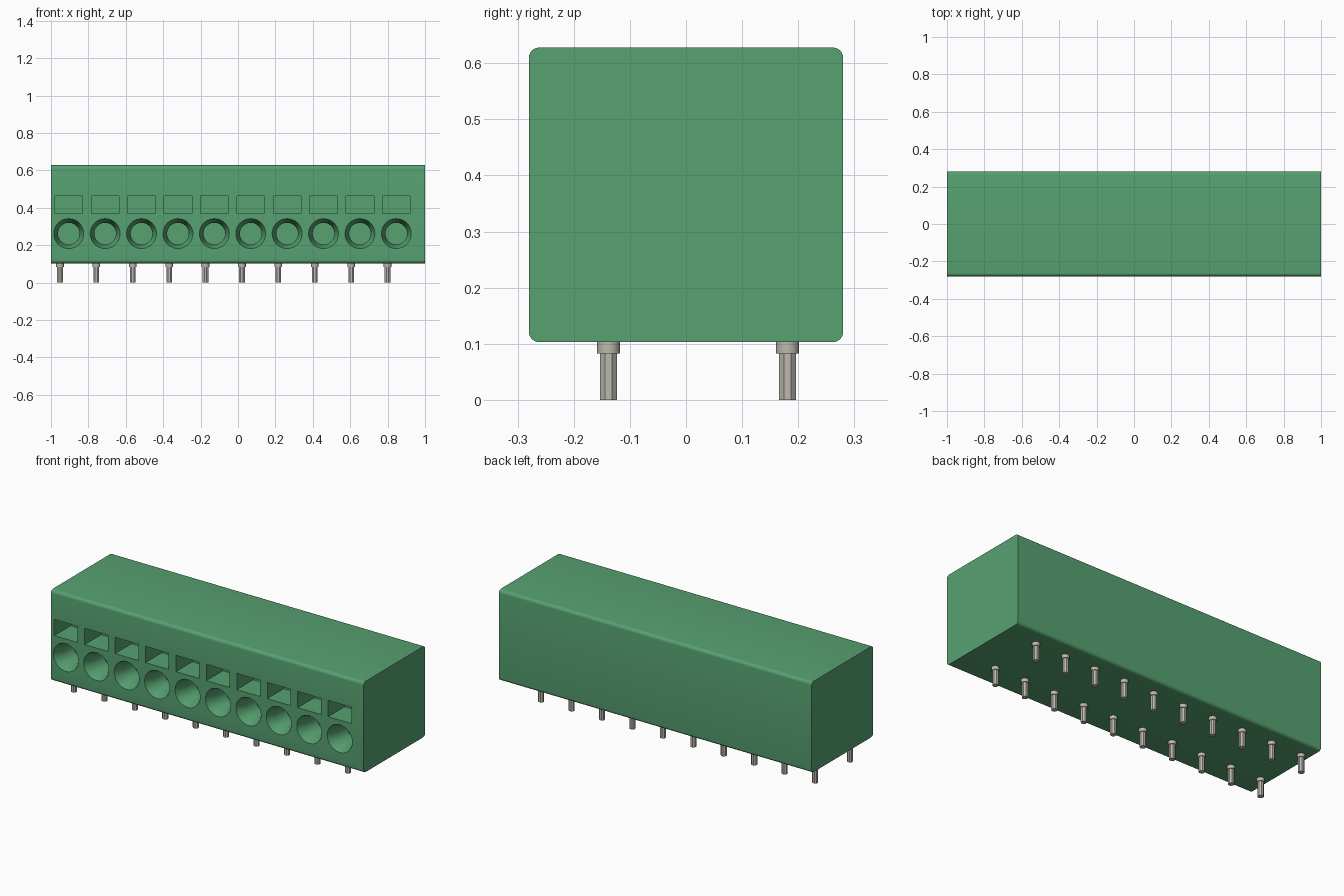
import bpy, bmesh, math
from mathutils import Matrix, Vector

if "Cube" in bpy.data.objects:
    bpy.data.objects.remove(bpy.data.objects["Cube"])

COUNT, PITCH = 10, 0.1946


def material(name, color, metallic=0.0):
    m = bpy.data.materials.new(name)
    m.use_nodes = True
    m.diffuse_color = (*color, 1)
    bsdf = m.node_tree.nodes["Principled BSDF"]
    bsdf.inputs["Base Color"].default_value = (*color, 1)
    return m


green = material("green plastic", (0.095, 0.36, 0.165))
metal = material("tin grey", (0.50, 0.48, 0.42))


def make_object(name, bm, mat):
    bmesh.ops.recalc_face_normals(bm, faces=bm.faces)
    mesh = bpy.data.meshes.new(name)
    bm.to_mesh(mesh)
    bm.free()
    mesh.materials.append(mat)
    ob = bpy.data.objects.new(name, mesh)
    bpy.context.collection.objects.link(ob)
    return ob


def box(bm, lo, hi):
    lo, hi = Vector(lo), Vector(hi)
    m = Matrix.Translation((lo + hi) / 2) @ Matrix.Diagonal((*(hi - lo), 1))
    return bmesh.ops.create_cube(bm, size=1, matrix=m)["verts"]


def lathe(bm, profile, segments, matrix, turn=0.0):
    """Closed solid from (radius, height) rings about local z."""
    rings = []
    for r, h in profile:
        angles = [turn + 2 * math.pi * i / segments for i in range(segments)]
        rings.append([bm.verts.new(matrix @ Vector((r * math.cos(a), r * math.sin(a), h)))
                      for a in angles])
    for a, b in zip(rings, rings[1:]):
        for i in range(segments):
            j = (i + 1) % segments
            bm.faces.new((a[i], a[j], b[j], b[i]))
    bm.faces.new(rings[0][::-1])
    bm.faces.new(rings[-1])


def smooth(ob):
    bpy.ops.object.select_all(action="DESELECT")
    ob.select_set(True)
    bpy.context.view_layer.objects.active = ob
    bpy.ops.object.shade_smooth_by_angle(angle=math.radians(30))


# Housing: block with its four long edges rounded
bm = bmesh.new()
box(bm, (-1, -0.28, 0.103), (1, 0.28, 0.628))
long_edges = [e for e in bm.edges if abs(e.verts[0].co.x - e.verts[1].co.x) > 1]
bmesh.ops.bevel(bm, geom=long_edges, offset=0.018, segments=6, profile=0.5, affect="EDGES")
housing = make_object("housing", bm, green)

# Cutter: a release slot above a countersunk wire entry for every pole
bm = bmesh.new()
inward = Matrix.Rotation(math.radians(-90), 4, "X")
for i in range(COUNT):
    x = -0.905 + i * PITCH
    box(bm, (x - 0.074, -0.32, 0.369), (x + 0.074, -0.13, 0.463))
    lathe(bm, [(0.08, -0.03), (0.08, 0), (0.058, 0.06), (0.058, 0.15)], 48,
          Matrix.Translation((x, -0.28, 0.262)) @ inward)
cutter = make_object("opening_cutter", bm, green)

mod = housing.modifiers.new("openings", "BOOLEAN")
mod.operation = "DIFFERENCE"
mod.solver = "EXACT"
mod.object = cutter
bpy.context.view_layer.objects.active = housing
housing.select_set(True)
bpy.ops.object.modifier_apply(modifier=mod.name)
bpy.data.objects.remove(cutter)
smooth(housing)

# Solder pins: two rows, each an octagonal pin under a round collar
for row, y in (("front", -0.138), ("back", 0.181)):
    pins, collars = bmesh.new(), bmesh.new()
    for i in range(COUNT):
        at = Matrix.Translation((-0.952 + i * PITCH, y, 0))
        lathe(pins, [(0.0165, 0), (0.0165, 0.084)], 8, at, math.pi / 8)
        lathe(collars, [(0.0205, 0.083), (0.0205, 0.104)], 24, at)
    make_object(row + "_pins", pins, metal)
    smooth(make_object(row + "_pin_collars", collars, metal))
